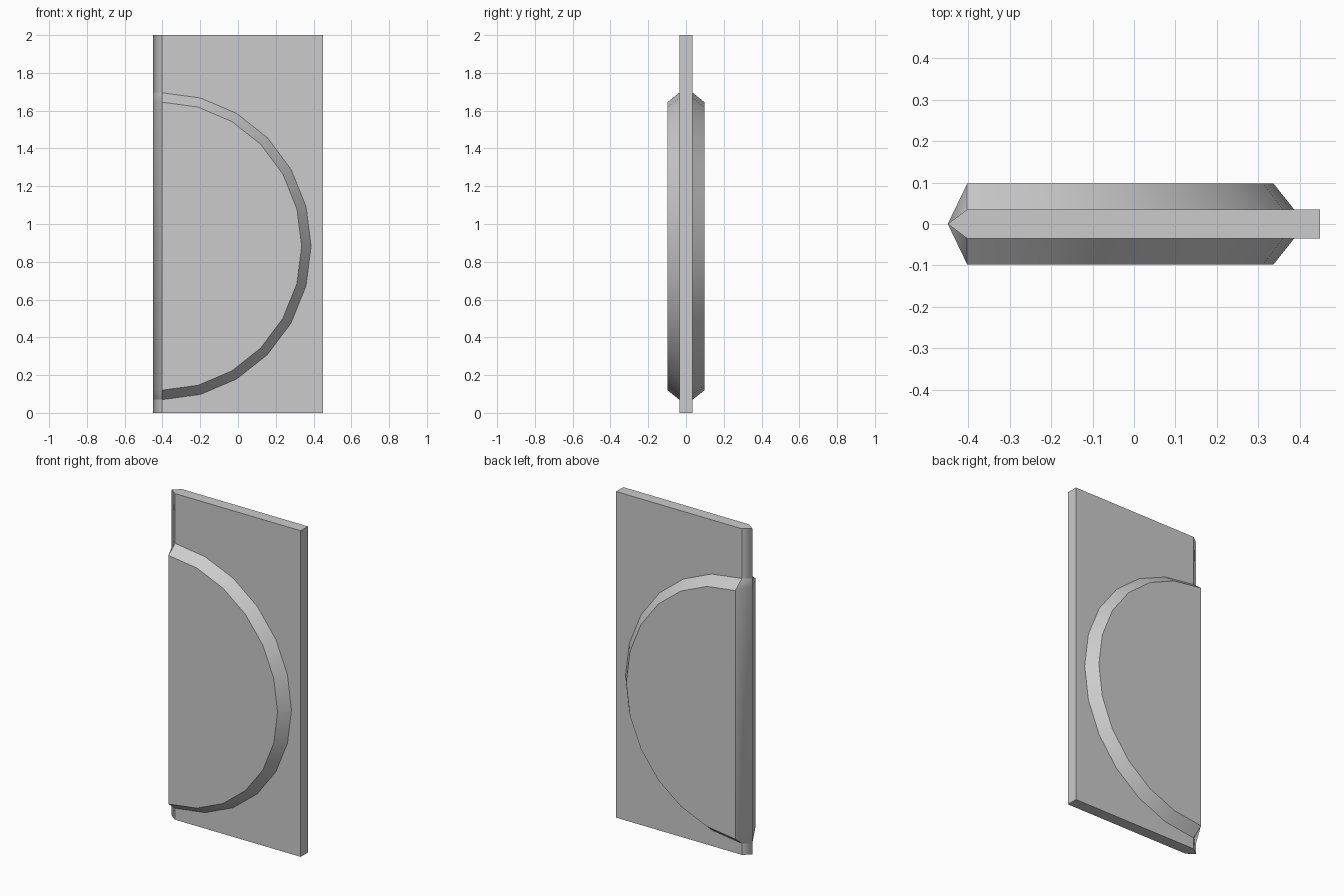
import bpy, bmesh, math

if "Cube" in bpy.data.objects:
    bpy.data.objects.remove(bpy.data.objects["Cube"])

HINGE, RIDGE, RIGHT = -0.403, -0.45, 0.45
SLAB_Y, DISC_Y, HEIGHT = -0.035, -0.098, 2.0
CENTRE_Z, SEGMENTS = 0.8825, 12

bm = bmesh.new()


def vert(x, y, z):
    return bm.verts.new((x, y, z))


def arc(rx, rz, y):
    # half ellipse from top to bottom
    return [vert(HINGE + rx * math.sin(math.pi * i / SEGMENTS), y,
                 CENTRE_Z + rz * math.cos(math.pi * i / SEGMENTS))
            for i in range(SEGMENTS + 1)]


# Front half of the panel; the back half is mirrored
outer = arc(0.79, 0.8125, SLAB_Y)
inner = arc(0.74, 0.7625, DISC_Y)
top_l, top_r = vert(HINGE, SLAB_Y, HEIGHT), vert(RIGHT, SLAB_Y, HEIGHT)
bot_l, bot_r = vert(HINGE, SLAB_Y, 0), vert(RIGHT, SLAB_Y, 0)

# Slab face around the half disc, and the raised disc face
bm.faces.new([top_r, top_l] + outer + [bot_l, bot_r])
bm.faces.new(inner)

# Sloped rim of the disc
for i in range(SEGMENTS):
    bm.faces.new([outer[i], inner[i], inner[i + 1], outer[i + 1]])

# Pointed left edge, following the slab and disc profile
edge = [top_l, outer[0], inner[0], inner[-1], outer[-1], bot_l]
ridge = [vert(RIDGE, 0, v.co.z) for v in edge]
for i in range(len(edge) - 1):
    bm.faces.new([edge[i], ridge[i], ridge[i + 1], edge[i + 1]])

# Top, bottom and right side
mid_top, mid_bot = vert(RIGHT, 0, HEIGHT), vert(RIGHT, 0, 0)
bm.faces.new([top_l, top_r, mid_top, ridge[0]])
bm.faces.new([bot_l, ridge[-1], mid_bot, bot_r])
bm.faces.new([top_r, bot_r, mid_bot, mid_top])

bmesh.ops.recalc_face_normals(bm, faces=bm.faces)
# make sure the slab face points to the front
bm.faces.ensure_lookup_table()
if bm.faces[0].normal.y > 0:
    bmesh.ops.reverse_faces(bm, faces=bm.faces)
mesh = bpy.data.meshes.new("door_panel")
bm.to_mesh(mesh)
bm.free()

panel = bpy.data.objects.new("door_panel", mesh)
bpy.context.collection.objects.link(panel)
mirror = panel.modifiers.new("mirror_back", 'MIRROR')
mirror.use_axis = (False, True, False)
mirror.use_clip = True

bpy.context.view_layer.objects.active = panel
panel.select_set(True)
bpy.ops.object.shade_smooth_by_angle(angle=math.radians(25))
